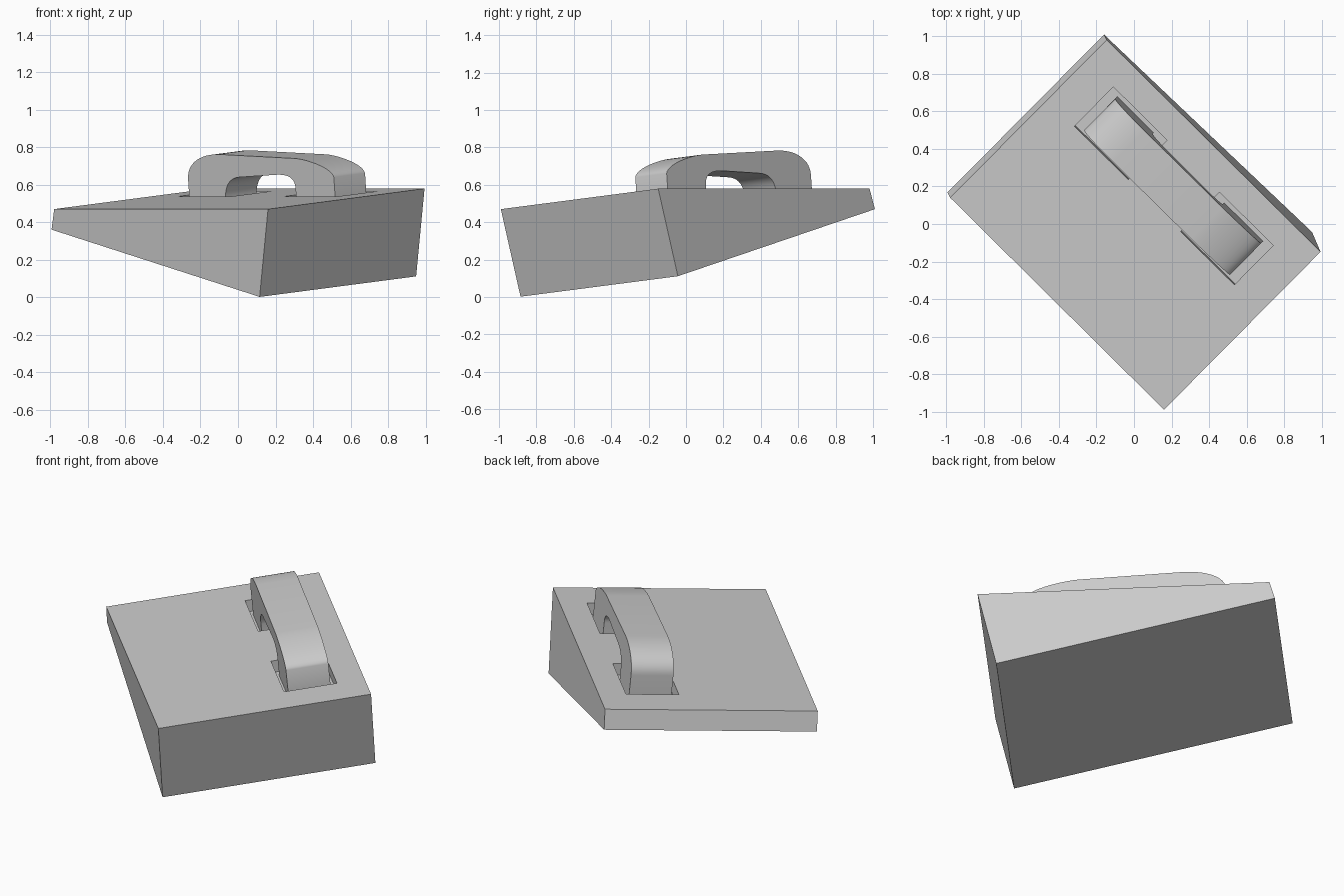
import bpy
import bmesh
from mathutils import Matrix, Vector
from mathutils.geometry import interpolate_bezier

if "Cube" in bpy.data.objects:
    bpy.data.objects.remove(bpy.data.objects["Cube"], do_unlink=True)

# Tilted frame: x runs against the length, y across the width, z off the top face
across = Vector((0.70, 0.71, 0.092)).normalized()
along = Vector((0.71, -0.704, 0)).normalized()
up = along.cross(across).normalized()
across = up.cross(along)
frame = Matrix((along, across, up)).transposed().to_4x4()
frame.translation = (0.16, -0.99, 0.47)

grey = bpy.data.materials.new("plain_grey")
grey.use_nodes = True
colour = (0.6, 0.6, 0.6, 1)
grey.diffuse_color = colour
grey.node_tree.nodes["Principled BSDF"].inputs["Base Color"].default_value = colour


def extrude(name, profile, v0, v1):
    """Sweep a (length, height) profile across the width."""
    bm = bmesh.new()
    face = bm.faces.new([bm.verts.new((-u, v0, h)) for u, h in profile])
    swept = bmesh.ops.extrude_face_region(bm, geom=[face])["geom"]
    moved = [g for g in swept if isinstance(g, bmesh.types.BMVert)]
    bmesh.ops.translate(bm, verts=moved, vec=(0, v1 - v0, 0))
    bmesh.ops.recalc_face_normals(bm, faces=bm.faces)
    mesh = bpy.data.meshes.new(name)
    bm.to_mesh(mesh)
    bm.free()
    mesh.transform(frame)
    mesh.materials.append(grey)
    obj = bpy.data.objects.new(name, mesh)
    bpy.context.collection.objects.link(obj)
    return obj


def activate(obj):
    bpy.ops.object.select_all(action="DESELECT")
    obj.select_set(True)
    bpy.context.view_layer.objects.active = obj


def bend(*points):
    """Smooth bend from the first point to the last."""
    a, b, c, d = (Vector(p).to_3d() for p in points)
    return [(p.x, p.y) for p in interpolate_bezier(a, b, c, d, 14)]


# Wedge body
body = extrude("wedge_body", [(0, 0), (1.605, 0), (1.635, -0.11), (0.106, -0.47)], 0, 1.19)

# Two shallow pockets under the handle legs
depth = 0.07
for start in (0.203, 1.0):
    end = start + 0.403
    cutter = extrude("pocket_cutter", [(start, -depth), (end, -depth), (end, 0.1), (start, 0.1)],
                     0.74, 1.036)
    cutter.hide_render = True
    cut = body.modifiers.new("pocket", "BOOLEAN")
    cut.operation = "DIFFERENCE"
    cut.solver = "EXACT"
    cut.object = cutter
    activate(body)
    bpy.ops.object.modifier_apply(modifier=cut.name)
    bpy.data.objects.remove(cutter, do_unlink=True)

# Arched handle: outer outline, then back along the grip opening
outer = ([(1.352, -depth)]
         + bend((1.352, 0.09), (1.352, 0.17), (1.26, 0.222), (1.118, 0.222))
         + bend((0.54, 0.2), (0.45, 0.195), (0.27, 0.15), (0.257, 0.1))
         + [(0.257, -depth)])
inner = ([(0.55, -depth)]
         + bend((0.55, 0.04), (0.55, 0.09), (0.59, 0.115), (0.68, 0.113))
         + bend((0.96, 0.1), (1.04, 0.097), (1.07, 0.06), (1.08, 0.0))
         + [(1.08, -depth)])
handle = extrude("handle", outer + inner, 0.77, 1.007)
activate(handle)
bpy.ops.object.shade_smooth_by_angle()
